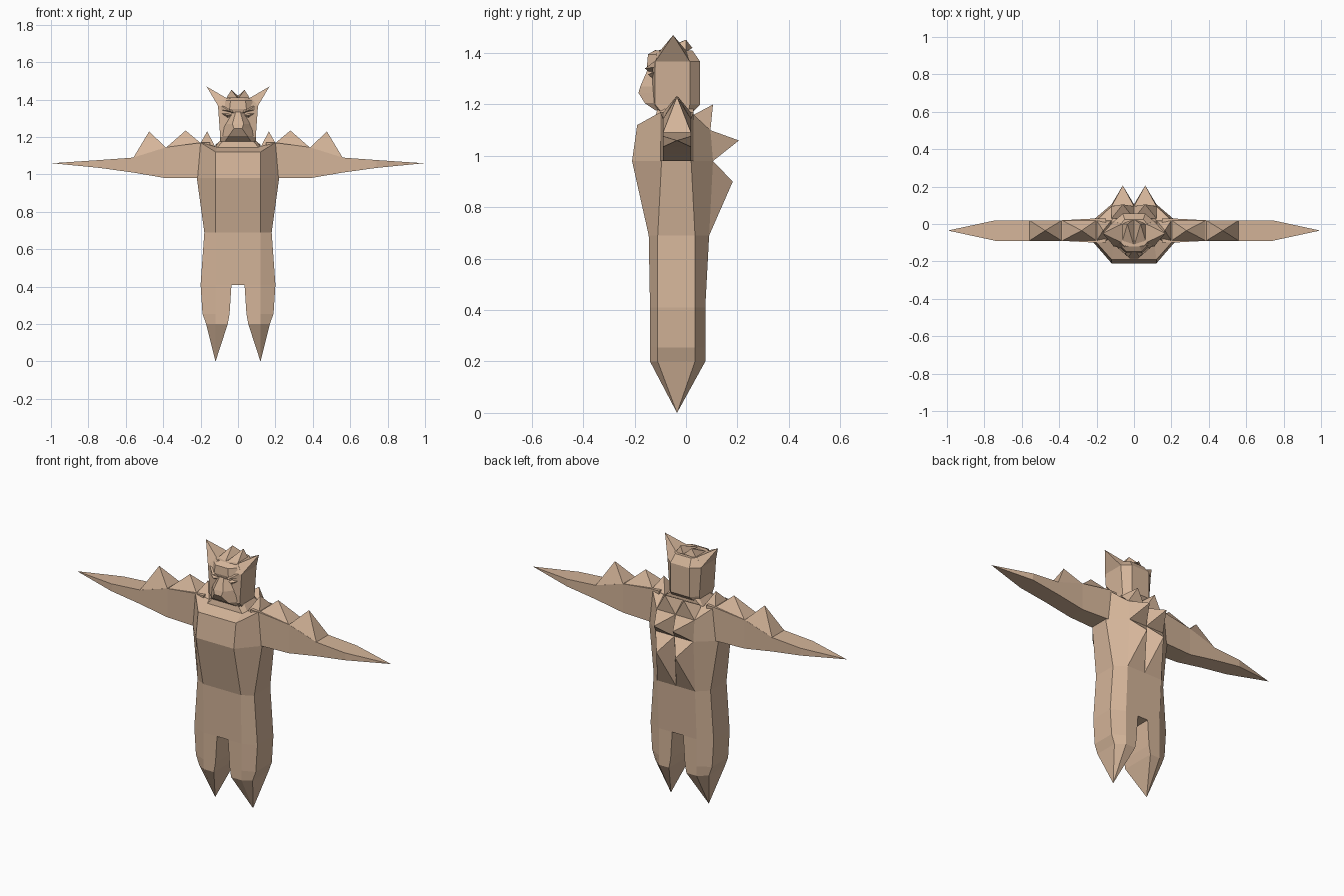
import bpy
import bmesh

cube = bpy.data.objects.get("Cube")
if cube:
    bpy.data.objects.remove(cube, do_unlink=True)

hide = bpy.data.materials.new("tan hide")
hide.use_nodes = True
TAN = (0.66, 0.46, 0.32, 1)
hide.diffuse_color = TAN
bsdf = next(n for n in hide.node_tree.nodes if n.type == 'BSDF_PRINCIPLED')
bsdf.inputs["Base Color"].default_value = TAN


def finish(name, bm, mirror):
    bmesh.ops.recalc_face_normals(bm, faces=bm.faces)
    mesh = bpy.data.meshes.new(name)
    bm.to_mesh(mesh)
    bm.free()
    mesh.materials.append(hide)
    obj = bpy.data.objects.new(name, mesh)
    bpy.context.collection.objects.link(obj)
    if mirror:
        mod = obj.modifiers.new("Mirror", 'MIRROR')
        mod.use_mirror_merge = False
    return obj


def loft(name, rings, mirror=False):
    """Skin a run of rings; a one-point ring makes a tip."""
    bm = bmesh.new()
    loops = [[bm.verts.new(p) for p in ring] for ring in rings]
    for low, high in zip(loops, loops[1:]):
        n = len(low)
        for i in range(n):
            j = (i + 1) % n
            if len(high) == 1:
                bm.faces.new((low[i], low[j], high[0]))
            else:
                bm.faces.new((low[i], low[j], high[j], high[i]))
    for end in (loops[0], loops[-1]):
        if len(end) > 2:
            bm.faces.new(end)
    return finish(name, bm, mirror)


def spike(name, base, tip):
    return loft(name, [base, [tip]], mirror=True)


def octagon(flat, wide, ys, zs):
    """Ring with front, side-front, side-back and back corners."""
    half = [(x, y, z) for x, y, z in zip((flat, wide, wide, flat), ys, zs)]
    return half + [(-x, y, z) for x, y, z in reversed(half)]


# Torso, from hips to collar
loft("torso", [
    octagon(0.12, 0.20, (-0.14, -0.11, 0.035, 0.075), [0.41] * 4),
    octagon(0.12, 0.18, (-0.145, -0.11, 0.035, 0.09), [0.69] * 4),
    octagon(0.12, 0.22, (-0.21, -0.095, 0.02, 0.105), [0.98] * 4),
    octagon(0.12, 0.20, (-0.19, -0.10, 0.02, 0.095), (1.12, 1.17, 1.17, 1.10)),
    octagon(0.11, 0.12, (-0.12, -0.09, 0.02, 0.03), (1.145, 1.15, 1.15, 1.16)),
    octagon(0.07, 0.09, (-0.11, -0.08, 0.01, 0.03), [1.19] * 4),
])


# Legs with pointed feet
def leg_ring(inner, outer, z):
    return [(inner, -0.14, z), (0.12, -0.14, z), (outer, -0.11, z),
            (outer, 0.035, z), (0.12, 0.075, z), (inner, 0.075, z)]


loft("leg", [leg_ring(0.035, 0.2, 0.41), leg_ring(0.045, 0.19, 0.255),
             leg_ring(0.055, 0.17, 0.2), [(0.12, -0.035, 0)]], mirror=True)


# Arms tapering to a point
def arm_ring(x, low, high, front=-0.09, back=0.02):
    return [(x, front, low), (x, front, high), (x, back, high), (x, back, low)]


loft("arm", [arm_ring(0.15, 0.98, 1.17, -0.10, 0.03), arm_ring(0.20, 0.98, 1.17, -0.10, 0.03),
             arm_ring(0.385, 0.98, 1.145), arm_ring(0.56, 1.01, 1.09),
             arm_ring(0.74, 1.035, 1.077), [(0.995, -0.035, 1.06)]], mirror=True)


# Spikes along shoulder and arm
def arm_spike(name, x0, z0, x1, z1, tip):
    base = [(x0, -0.09, z0), (x1, -0.09, z1), (x1, 0.02, z1), (x0, 0.02, z0)]
    spike(name, base, (tip[0], -0.035, tip[1]))


arm_spike("shoulder_spike", 0.12, 1.145, 0.20, 1.168, (0.165, 1.23))
arm_spike("upper_arm_spike", 0.20, 1.168, 0.385, 1.143, (0.28, 1.235))
arm_spike("forearm_spike", 0.385, 1.143, 0.56, 1.089, (0.475, 1.23))


# Paired spikes down the back
def back_spike(name, low, high, tip):
    base = [(x, y, z) for x, (y, z) in
            ((0, low), (0.12, low), (0.12, high), (0, high))]
    spike(name, base, (0.06, *tip))


back_spike("lower_back_spike", (0.09, 0.69), (0.105, 0.98), (0.182, 0.9))
back_spike("middle_back_spike", (0.105, 0.98), (0.095, 1.10), (0.206, 1.06))
back_spike("upper_back_spike", (0.095, 1.10), (0.03, 1.16), (0.105, 1.2))

# Head
loft("head", [
    octagon(0.07, 0.095, (-0.11, -0.10, 0.01, 0.03), [1.175] * 4),
    octagon(0.06, 0.095, (-0.13, -0.12, 0.015, 0.055), [1.2] * 4),
    octagon(0.06, 0.107, (-0.13, -0.12, 0.015, 0.055), [1.367] * 4),
    octagon(0.05, 0.07, (-0.12, -0.10, 0.0, 0.025), [1.41] * 4),
])
spike("ear", [(0.107, -0.12, 1.367), (0.107, 0.015, 1.367), (0.065, 0.0, 1.41),
              (0.065, -0.10, 1.41)], (0.168, -0.05, 1.47))
spike("crown_spike", [(0, -0.12, 1.405), (0.065, -0.1, 1.405), (0.065, 0, 1.405),
                      (0, 0.025, 1.42)], (0.035, 0.0, 1.452))


# Muzzle and brow, stacked trapezoid sections
def face_ring(z, y, front, back):
    return [(-back, -0.115, z), (-front, y, z), (front, y, z), (back, -0.115, z)]


loft("muzzle", [face_ring(1.175, -0.115, 0.07, 0.09), face_ring(1.205, -0.16, 0.05, 0.09),
                face_ring(1.245, -0.185, 0.022, 0.085), face_ring(1.27, -0.178, 0.03, 0.075),
                face_ring(1.335, -0.15, 0.012, 0.04)])
loft("forehead", [face_ring(1.325, -0.145, 0.015, 0.04), face_ring(1.35, -0.152, 0.045, 0.09),
                  face_ring(1.395, -0.148, 0.04, 0.075), face_ring(1.412, -0.12, 0.03, 0.05)])
spike("brow", [(0.01, -0.14, 1.325), (0.09, -0.125, 1.345), (0.095, -0.12, 1.37),
               (0.015, -0.14, 1.35)], (0.05, -0.16, 1.34))
spike("eye", [(0.03, -0.13, 1.315), (0.055, -0.125, 1.30), (0.085, -0.125, 1.325),
              (0.055, -0.125, 1.33)], (0.055, -0.148, 1.316))
